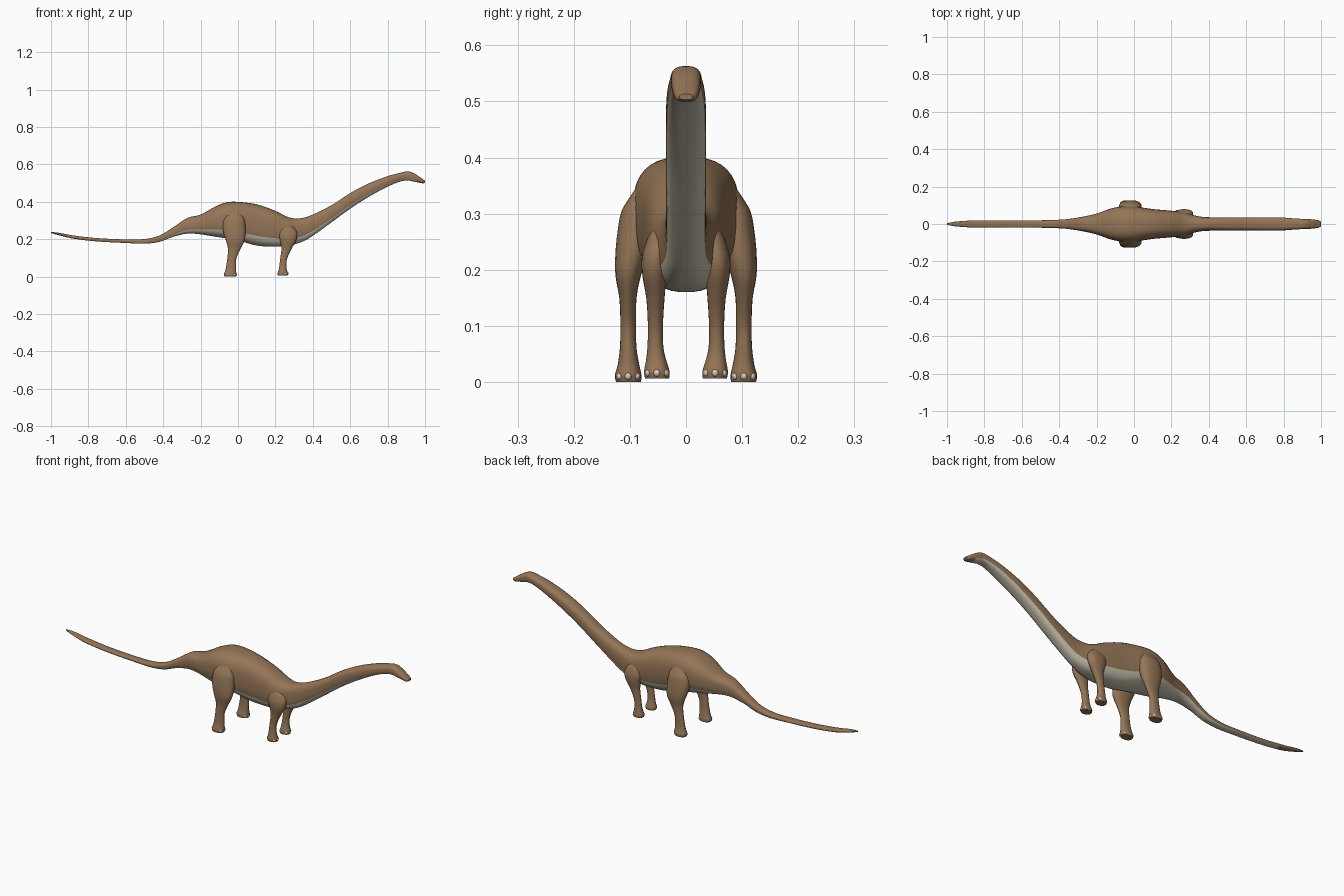
import bpy, bmesh, math
from mathutils import Matrix

if "Cube" in bpy.data.objects:
    bpy.data.objects.remove(bpy.data.objects["Cube"])


def material(name, rgb):
    m = bpy.data.materials.new(name)
    m.diffuse_color = (*rgb, 1)
    m.use_nodes = True
    m.node_tree.nodes["Principled BSDF"].inputs["Base Color"].default_value = m.diffuse_color
    return m


BROWN = material("brown hide", (0.30, 0.18, 0.095))
CREAM = material("cream underside", (0.58, 0.54, 0.42))
NAIL = material("pale toenail", (0.68, 0.62, 0.48))


def refine(rows, steps):
    """Smoothly interpolate rows of numbers; the first column is the position."""
    def slope(i, c):
        a, b = rows[max(i - 1, 0)], rows[min(i + 1, len(rows) - 1)]
        return (b[c] - a[c]) / (b[0] - a[0])
    out = []
    for i in range(len(rows) - 1):
        p, q = rows[i], rows[i + 1]
        h = q[0] - p[0]
        for k in range(steps):
            t = k / steps
            row = [p[0] + h * t]
            for c in range(1, len(p)):
                row.append((2*t**3 - 3*t*t + 1) * p[c] + (t**3 - 2*t*t + t) * h * slope(i, c)
                           + (3*t*t - 2*t**3) * q[c] + (t**3 - t*t) * h * slope(i + 1, c))
            out.append(row)
    return out + [list(rows[-1])]


def outline(sides, power):
    """Unit rounded-square loop."""
    pts = []
    for k in range(sides):
        a = 2 * math.pi * (k + 0.5) / sides
        c, s = math.cos(a), math.sin(a)
        pts.append((math.copysign(abs(c) ** (2 / power), c), math.copysign(abs(s) ** (2 / power), s)))
    return pts


def loft(name, rings, mats, rule=None):
    bm = bmesh.new()
    loops = [[bm.verts.new(p) for p in ring] for ring in rings]
    n = len(loops[0])
    for i in range(len(loops) - 1):
        for k in range(n):
            j = (k + 1) % n
            f = bm.faces.new((loops[i][k], loops[i][j], loops[i + 1][j], loops[i + 1][k]))
            if rule:
                f.material_index = rule(i, k, j)
    bm.faces.new(loops[0])
    bm.faces.new(loops[-1])
    bmesh.ops.recalc_face_normals(bm, faces=bm.faces)
    return finish(name, bm, mats)


def finish(name, bm, mats):
    me = bpy.data.meshes.new(name)
    bm.to_mesh(me)
    bm.free()
    for m in mats:
        me.materials.append(m)
    ob = bpy.data.objects.new(name, me)
    bpy.context.collection.objects.link(ob)
    bpy.ops.object.select_all(action='DESELECT')
    bpy.context.view_layer.objects.active = ob
    ob.select_set(True)
    bpy.ops.object.shade_smooth_by_angle(angle=math.radians(50))
    return ob


# Tail, trunk, neck and head in one skin: x, bottom, top, half width
spine = [
    (-1.0, .233, .239, .004), (-.96, .222, .235, .012), (-.88, .203, .220, .018),
    (-.75, .188, .206, .019), (-.6, .180, .199, .020), (-.5, .176, .201, .020),
    (-.42, .186, .220, .022), (-.35, .212, .262, .027), (-.27, .230, .314, .040),
    (-.2, .226, .332, .056), (-.12, .213, .376, .084), (-.06, .204, .398, .094),
    (0, .193, .400, .094), (.1, .166, .387, .080), (.2, .160, .352, .071),
    (.27, .166, .318, .062), (.32, .178, .311, .047), (.38, .205, .324, .037),
    (.5, .290, .382, .036), (.6, .363, .447, .036), (.7, .427, .499, .036),
    (.8, .481, .537, .034), (.87, .509, .556, .029), (.91, .514, .563, .027),
    (.94, .508, .553, .026), (.97, .502, .534, .023), (.99, .499, .520, .019),
    (1.0, .503, .513, .012)]
stations = refine(spine, 4)
loop = outline(36, 2.7)
body_rings = [[(x, y * w, (lo + hi) / 2 + z * (hi - lo) / 2) for y, z in loop]
              for x, lo, hi, w in stations]


def underside(i, k, j):
    low = (loop[k][1] + loop[j][1]) / 2 < -.55
    return 1 if low and -.85 < stations[i][0] < .955 else 0


loft("body", body_rings, [BROWN, CREAM], underside)

# Legs: height, back, front, inner side, outer side
hind = [(0, -.072, -.012, .080, .125), (.012, -.076, -.008, .079, .127),
        (.03, -.069, -.010, .083, .122), (.06, -.063, -.010, .088, .118),
        (.10, -.057, -.008, .089, .117), (.15, -.054, .014, .088, .119),
        (.19, -.064, .034, .080, .126), (.23, -.077, .040, .066, .126),
        (.27, -.082, .040, .052, .122), (.305, -.077, .036, .045, .115),
        (.33, -.066, .027, .040, .100), (.36, -.050, .015, .035, .080)]
fore = [(.006, .213, .264, .030, .073), (.018, .211, .267, .029, .075),
        (.035, .217, .262, .034, .072), (.06, .221, .259, .040, .069),
        (.10, .226, .264, .041, .068), (.15, .232, .287, .038, .071),
        (.19, .225, .310, .034, .078), (.22, .215, .317, .028, .079),
        (.245, .214, .312, .020, .073), (.265, .228, .298, .016, .064),
        (.28, .248, .280, .012, .050)]


def leg(name, rows, side):
    shape = outline(24, 2.3)
    rings = [[((b + f) / 2 + u * (f - b) / 2, side * ((i + o) / 2 + v * (o - i) / 2), z)
              for u, v in shape] for z, b, f, i, o in refine(rows, 3)]
    loft(name + "_leg", rings, [BROWN])
    # Three toenails across the front of the foot
    z, b, f, i, o = rows[1]
    bm = bmesh.new()
    for t in (-1, 0, 1):
        place = (Matrix.Translation((f - .004 - .008 * abs(t), side * ((i + o) / 2 + t * .0145), z - .002))
                 @ Matrix.Diagonal((.008, .0065, .007, 1)))
        bmesh.ops.create_uvsphere(bm, u_segments=12, v_segments=8, radius=1, matrix=place)
    finish(name + "_toenails", bm, [NAIL])


for label, side in (("left", 1), ("right", -1)):
    leg(label + "_hind", hind, side)
    leg(label + "_fore", fore, side)
